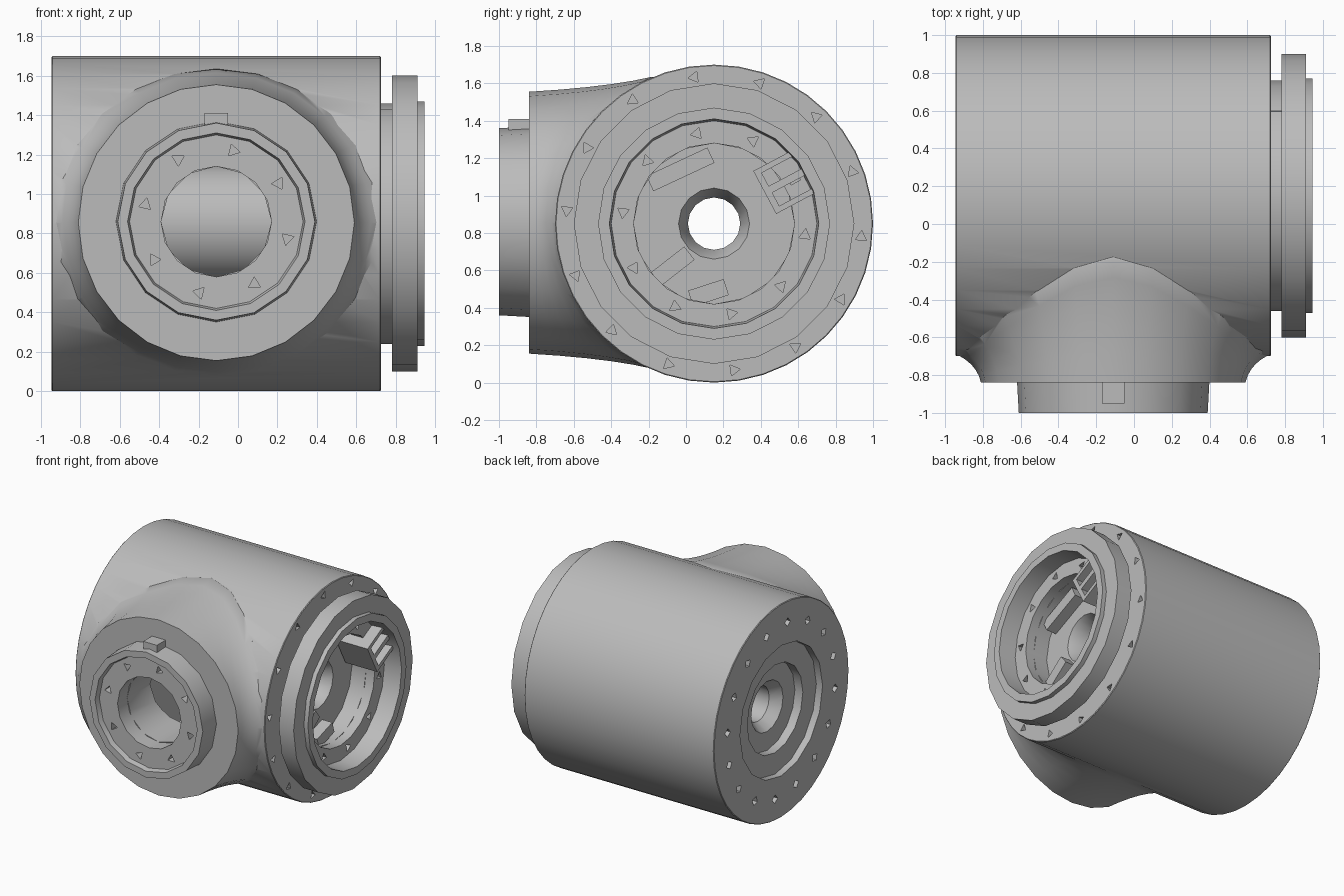
import bpy, bmesh
from math import pi, cos, sin, radians, sqrt
from mathutils import Matrix, Vector

old = bpy.data.objects.get("Cube")
if old:
    bpy.data.objects.remove(old, do_unlink=True)

grey = bpy.data.materials.new("machined grey")
grey.use_nodes = True
grey.diffuse_color = (0.5, 0.5, 0.5, 1)
grey.node_tree.nodes["Principled BSDF"].inputs["Base Color"].default_value = (0.5, 0.5, 0.5, 1)

# Frames whose local z runs along the bore axis and along the front port axis
BORE = Matrix.Translation((0, 0.15, 0.85)) @ Matrix.Rotation(pi / 2, 4, 'Y')
PORT = Matrix.Translation((-0.11, 0, 0.86)) @ Matrix.Rotation(-pi / 2, 4, 'X')


def finish(bm, name):
    bmesh.ops.recalc_face_normals(bm, faces=bm.faces)
    mesh = bpy.data.meshes.new(name)
    bm.to_mesh(mesh)
    bm.free()
    obj = bpy.data.objects.new(name, mesh)
    obj.data.materials.append(grey)
    bpy.context.collection.objects.link(obj)
    return obj


def skin(name, rings, closed=False):
    """Bridge rings of points; cap the ends, or join last to first if closed."""
    bm = bmesh.new()
    loops = [[bm.verts.new(p) for p in ring] for ring in rings]
    pairs = list(zip(loops, loops[1:]))
    if closed:
        pairs.append((loops[-1], loops[0]))
    else:
        bm.faces.new(loops[0])
        bm.faces.new(loops[-1])
    for a, b in pairs:
        for i in range(len(a)):
            j = (i + 1) % len(a)
            bm.faces.new((a[i], a[j], b[j], b[i]))
    return finish(bm, name)


def lathe(name, profile, frame, sides, closed=False):
    """Revolve (position, radius) pairs about the frame's z axis."""
    angles = [2 * pi * i / sides for i in range(sides)]
    return skin(name, [[frame @ Vector((r * cos(a), r * sin(a), pos)) for a in angles]
                       for pos, r in profile], closed)


def flared_boss(sides, steps):
    """Round front face that sweeps out to meet the drum wall."""
    rings = [[] for _ in range(steps + 2)]
    for i in range(sides):
        a = 2 * pi * i / sides
        x, z = 0.82 * cos(a), 0.78 * sin(a)
        wall = 0.155 - sqrt(0.85 ** 2 - z ** 2)
        start = Vector((0.70 * cos(a), -0.84, 0.70 * sin(a)))
        bend = Vector((0.72 * cos(a), -0.84 + 0.65 * (wall + 0.84), 0.725 * sin(a)))
        end = Vector((x, wall, z))
        offset = Vector((-0.11, 0, 0.855))
        for k in range(steps + 1):
            t = k / steps
            rings[k].append(offset + start * (1 - t) ** 2 + bend * 2 * t * (1 - t) + end * t * t)
        rings[-1].append(offset + Vector((0.9 * x, 0.1, 0.9 * z)))
    return skin("boss", rings)


def pockets(frame, pos, radius, count, size, sides):
    """A circle of small prisms used to drill bolt pockets."""
    bm = bmesh.new()
    for i in range(count):
        spot = (Matrix.Rotation(2 * pi * (i + 0.3) / count, 4, 'Z')
                @ Matrix.Translation((radius, 0, pos)))
        bmesh.ops.create_cone(bm, cap_ends=True, segments=sides, radius1=size,
                              radius2=size, depth=0.12, matrix=frame @ spot)
    return finish(bm, "pocket_cutter")


def boolean(obj, tool, operation):
    mod = obj.modifiers.new("bool", 'BOOLEAN')
    mod.operation, mod.solver, mod.object = operation, 'EXACT', tool
    bpy.context.view_layer.objects.active = obj
    bpy.ops.object.modifier_apply(modifier=mod.name)
    bpy.data.objects.remove(tool, do_unlink=True)


def box(name, size, location, roll):
    bm = bmesh.new()
    m = (Matrix.Translation(location) @ Matrix.Rotation(radians(roll), 4, 'X')
         @ Matrix.Diagonal((*size, 1)))
    bmesh.ops.create_cube(bm, size=1, matrix=m)
    return finish(bm, name)


# Housing drum with the flared front boss
housing = lathe("housing", [(-0.945, 0.845), (-0.94, 0.85), (0.72, 0.85), (0.725, 0.845)], BORE, 40)
boolean(housing, flared_boss(24, 5), 'UNION')

# Hollow interior left around a central tube, entered through the front port
boolean(housing, lathe("cavity_cutter", [(-0.7, 0.3), (-0.7, 0.7), (0.45, 0.7), (0.45, 0.3)],
                       BORE, 24, closed=True), 'DIFFERENCE')
boolean(housing, lathe("port_cutter", [(-1.1, 0.28), (-0.3, 0.28)], PORT, 12), 'DIFFERENCE')

# Stepped axial bore
boolean(housing, lathe("bore_cutter", [
    (-1, 0.52), (-0.89, 0.52), (-0.89, 0.35), (-0.82, 0.35), (-0.82, 0.2), (-0.74, 0.14),
    (0.5, 0.14), (0.6, 0.19), (0.6, 0.43), (0.8, 0.43)], BORE, 16), 'DIFFERENCE')

# Bolt pockets on both ends of the drum
boolean(housing, pockets(BORE, -0.94, 0.68, 16, 0.034, 4), 'DIFFERENCE')
boolean(housing, pockets(BORE, 0.72, 0.79, 14, 0.034, 3), 'DIFFERENCE')

# End flange: neck, wide disc and raised lip around a stepped recess
flange = lathe("end_flange", [
    (0.70, 0.43), (0.70, 0.61), (0.78, 0.61), (0.78, 0.75), (0.91, 0.75), (0.91, 0.62),
    (0.945, 0.62), (0.945, 0.56), (0.80, 0.55), (0.80, 0.43)], BORE, 20, closed=True)
boolean(flange, pockets(BORE, 0.80, 0.49, 10, 0.035, 3), 'DIFFERENCE')

# Front port collar with a shallow seat
collar = lathe("port_collar", [
    (-0.82, 0.28), (-0.82, 0.51), (-1.0, 0.5), (-1.0, 0.45), (-0.96, 0.44),
    (-0.96, 0.28)], PORT, 16, closed=True)
boolean(collar, pockets(PORT, -0.96, 0.37, 8, 0.035, 3), 'DIFFERENCE')
box("collar_tab", (0.12, 0.11, 0.08), (-0.11, -0.895, 1.37), 0)

# Hollow connector and small clips on the recess floor
connector = box("connector", (0.28, 0.27, 0.26), (0.75, 0.54, 1.08), 28)
for side in (-1, 1):
    shift = Matrix.Rotation(radians(28), 3, 'X') @ Vector((0, 0, side * 0.06))
    slot = box("slot_cutter", (0.3, 0.2, 0.08), Vector((0.85, 0.54, 1.08)) + shift, 28)
    boolean(connector, slot, 'DIFFERENCE')
for y, z, length, roll in ((-0.03, 1.14, 0.36, 25), (-0.1, 0.6, 0.3, 38), (0.12, 0.48, 0.2, 18)):
    box("floor_clip", (0.1, length, 0.09), (0.64, y, z), roll)

# Smooth the round walls and keep the machined edges sharp
for obj in (housing, flange, collar):
    bpy.ops.object.select_all(action='DESELECT')
    obj.select_set(True)
    bpy.context.view_layer.objects.active = obj
    bpy.ops.object.shade_smooth_by_angle(angle=radians(32))
